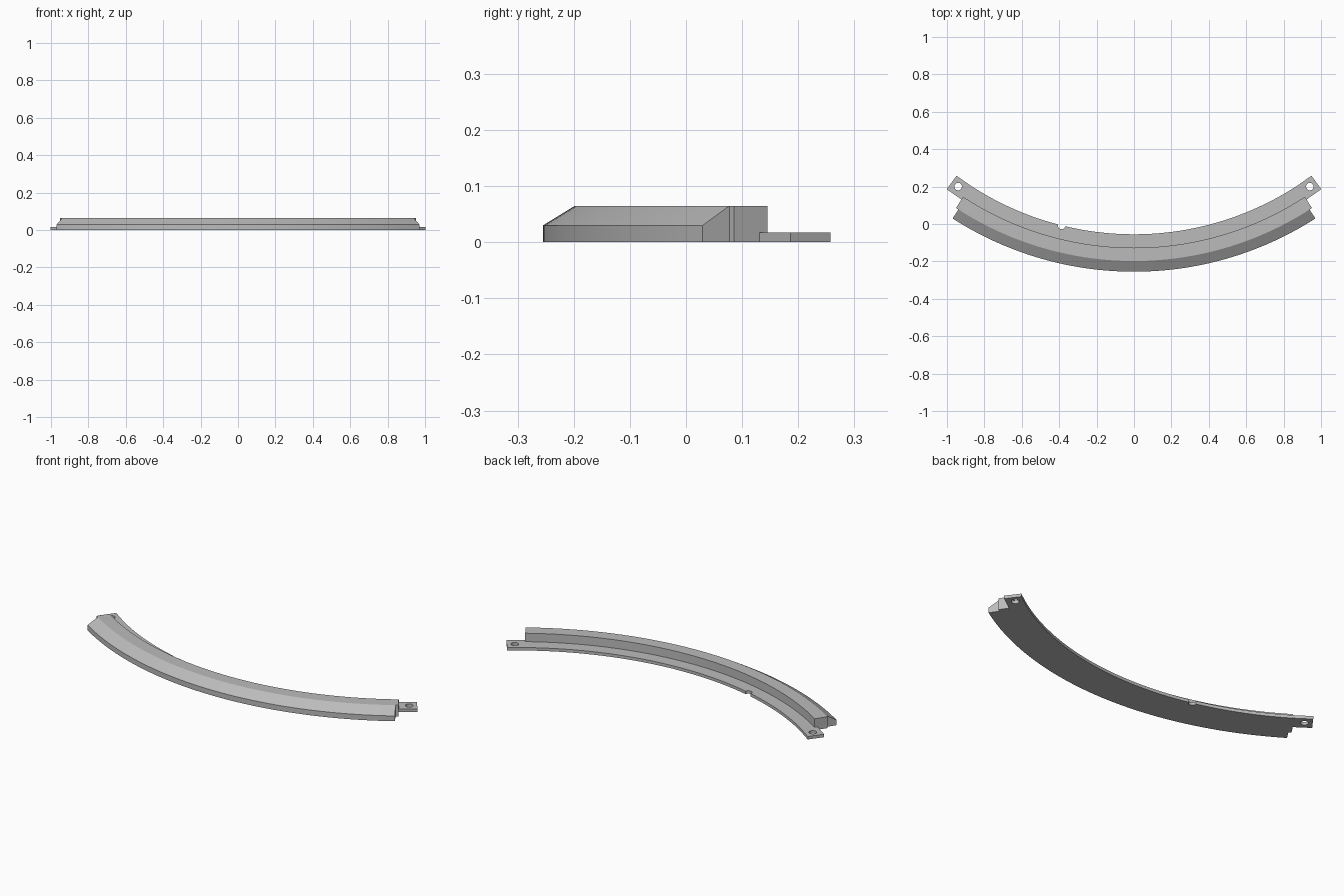
import bpy, bmesh
from math import sin, cos, radians

if "Cube" in bpy.data.objects:
    bpy.data.objects.remove(bpy.data.objects["Cube"], do_unlink=True)

CENTRE_Y = 1.54          # centre of the arc
SKIRT_END, CORE_END, TAB_END = 32.7, 33.2, 36.5

grey = bpy.data.materials.new("plain_grey")
grey.use_nodes = True
colour = (0.5, 0.5, 0.5, 1)
grey.diffuse_color = colour
grey.node_tree.nodes["Principled BSDF"].inputs["Base Color"].default_value = colour


def finish(name, bm):
    bmesh.ops.recalc_face_normals(bm, faces=bm.faces)
    mesh = bpy.data.meshes.new(name)
    bm.to_mesh(mesh)
    bm.free()
    mesh.materials.append(grey)
    obj = bpy.data.objects.new(name, mesh)
    bpy.context.collection.objects.link(obj)
    return obj


def sweep(name, profile, end, steps=72):
    """Sweep a (radius, height) profile along the arc, to +-end degrees."""
    angles = [SKIRT_END * (2 * i / steps - 1) for i in range(steps + 1)]
    if end > SKIRT_END:
        extra = [CORE_END] + ([TAB_END] if end > CORE_END else [])
        angles = [-a for a in reversed(extra)] + angles + extra
    bm = bmesh.new()
    rings = []
    for a in map(radians, angles):
        rings.append([bm.verts.new((r * sin(a), CENTRE_Y - r * cos(a), z))
                      for r, z in profile])
    n = len(profile)
    for p, q in zip(rings, rings[1:]):
        for i in range(n):
            j = (i + 1) % n
            bm.faces.new((p[i], p[j], q[j], q[i]))
    bm.faces.new(rings[0])
    bm.faces.new(rings[-1])
    return finish(name, bm)


def combine(target, other, operation):
    mod = target.modifiers.new(other.name, 'BOOLEAN')
    mod.operation = operation
    mod.solver = 'EXACT'
    mod.object = other
    bpy.context.view_layer.objects.active = target
    bpy.ops.object.modifier_apply(modifier=mod.name)
    bpy.data.objects.remove(other, do_unlink=True)


# Raised core, sloped outer skirt, and thin inner lip with end tabs
rail = sweep("curved_edge_rail", [(1.667, 0), (1.738, 0), (1.738, 0.065), (1.667, 0.065)], CORE_END)
skirt = sweep("sloped_skirt", [(1.70, 0), (1.795, 0), (1.795, 0.03), (1.738, 0.065), (1.70, 0.065)], SKIRT_END)
lip = sweep("lip_with_tabs", [(1.595, 0), (1.684, 0), (1.684, 0.017), (1.595, 0.017)], TAB_END)
combine(rail, skirt, 'UNION')
combine(rail, lip, 'UNION')

# Screw holes in the tabs and the round notch in the lip
for name, x, y in (("left_hole", 0.94, 0.2), ("right_hole", -0.94, 0.2), ("lip_notch", -0.387, -0.008)):
    bm = bmesh.new()
    bmesh.ops.create_cone(bm, cap_ends=True, segments=32, radius1=0.02, radius2=0.02, depth=0.1)
    bmesh.ops.translate(bm, verts=bm.verts, vec=(x, y, 0))
    combine(rail, finish(name, bm), 'DIFFERENCE')

# Smooth along the arc, sharp at the edges
bpy.ops.object.select_all(action='DESELECT')
rail.select_set(True)
bpy.context.view_layer.objects.active = rail
bpy.ops.object.shade_smooth_by_angle(angle=radians(20))
